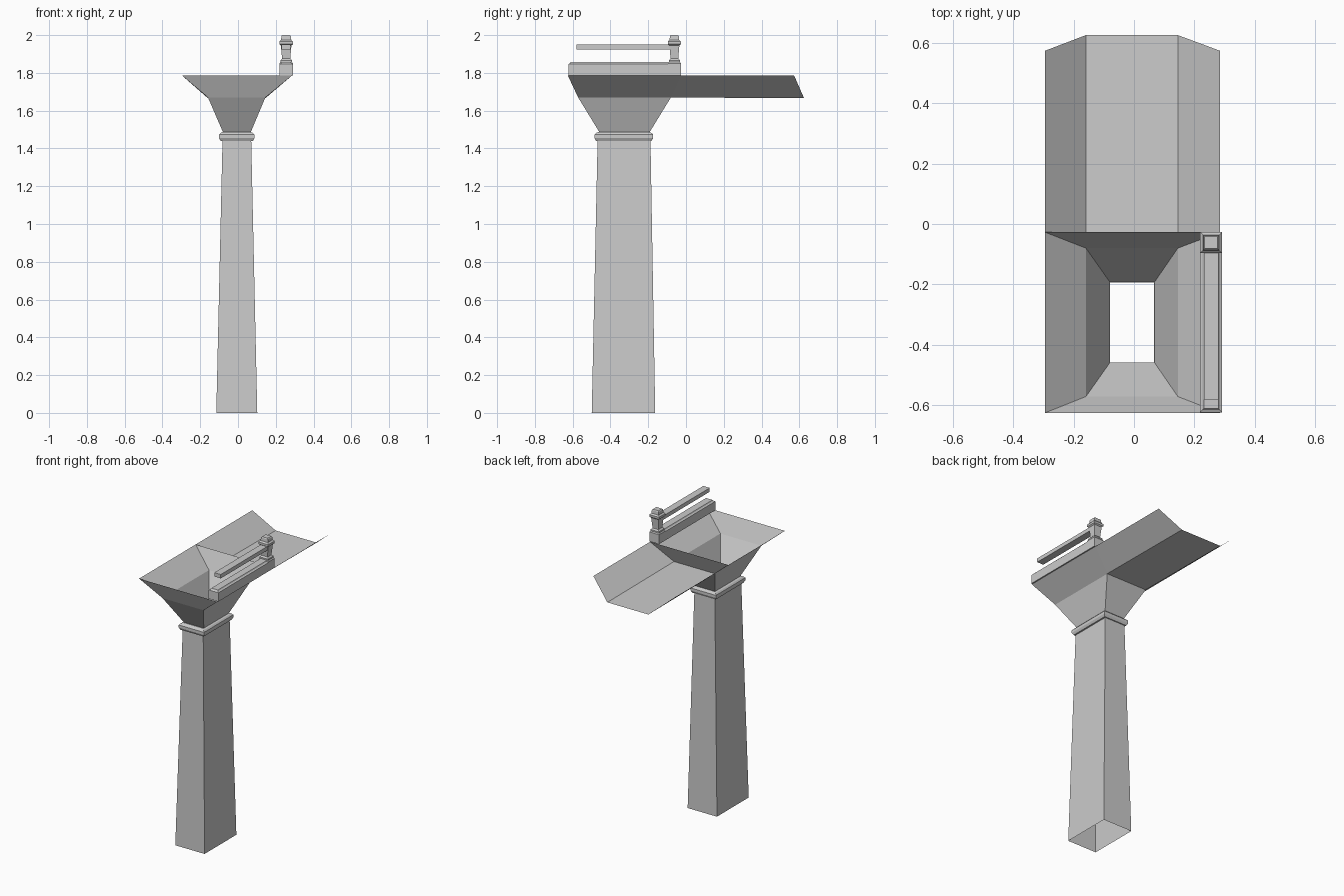
import bpy


def make(name, verts, faces):
    me = bpy.data.meshes.new(name)
    me.from_pydata(verts, [], faces)
    ob = bpy.data.objects.new(name, me)
    bpy.context.scene.collection.objects.link(ob)
    return ob


def loft(name, rings, caps=False):
    """Stack of rectangular rings (x0, x1, y0, y1, z) joined by flat walls."""
    verts, faces = [], []
    for x0, x1, y0, y1, z in rings:
        verts += [(x0, y0, z), (x1, y0, z), (x1, y1, z), (x0, y1, z)]
    for r in range(len(rings) - 1):
        for i in range(4):
            j = (i + 1) % 4
            faces.append((4*r + i, 4*r + j, 4*r + 4 + j, 4*r + 4 + i))
    if caps:
        n = len(verts)
        faces += [(3, 2, 1, 0), (n - 4, n - 3, n - 2, n - 1)]
    return make(name, verts, faces)


def inset(rect, d, z):
    x0, x1, y0, y1 = rect
    return (x0 + d, x1 - d, y0 + d, y1 - d, z)


# Hollow tapered pillar, open at both ends
neck = (-0.08, 0.068, -0.459, -0.192)
loft("pillar", [(-0.115, 0.102, -0.499, -0.163, 0),
                (-0.082, 0.070, -0.468, -0.188, 1.44),
                (*neck, 1.487)])

# Moulded collar around the pillar
band = (-0.1, 0.087, -0.484, -0.174)
loft("collar", [inset(band, d, z) for d, z in
                ((0.02, 1.438), (0.008, 1.44), (0, 1.455), (0, 1.473), (0.008, 1.482), (0.02, 1.487))])

# Flared, open hopper
loft("hopper", [(*neck, 1.487),
                (-0.159, 0.145, -0.571, -0.08, 1.67),
                (-0.295, 0.285, -0.625, -0.027, 1.785)])

# Open trough running back from the hopper
section = [(-0.295, 1.785, -0.027, 0.573), (-0.159, 1.67, -0.08, 0.625),
           (0.145, 1.67, -0.08, 0.625), (0.285, 1.785, -0.027, 0.573)]
verts = []
for x, z, ya, yb in section:
    verts += [(x, ya, z), (x, yb, z - (0.004 if z < 1.7 else 0))]
make("trough", verts, [(2*i, 2*i + 1, 2*i + 3, 2*i + 2) for i in range(3)])

# Parapet kerb with chamfered top
kerb = (0.219, 0.291, -0.623, -0.029)
loft("parapet_kerb", [inset(kerb, d, z) for d, z in
                      ((0, 1.787), (0, 1.846), (0.008, 1.85), (0.012, 1.857))], True)

# Square newel post
post = (0.219, 0.291, -0.096, -0.027)
loft("newel_post", [inset(post, d, z) for d, z in
                    ((0, 1.787), (0, 1.85), (0.005, 1.857), (0.005, 1.866), (0.014, 1.875),
                     (0.014, 1.88), (0.008, 1.945), (0, 1.952), (0, 1.966), (0.009, 1.975),
                     (0.011, 1.995), (0.015, 2.0))], True)

# Handrail
rail = (0.231, 0.279, -0.581, -0.08)
loft("handrail", [(*rail, 1.923), (*rail, 1.949)], True)
